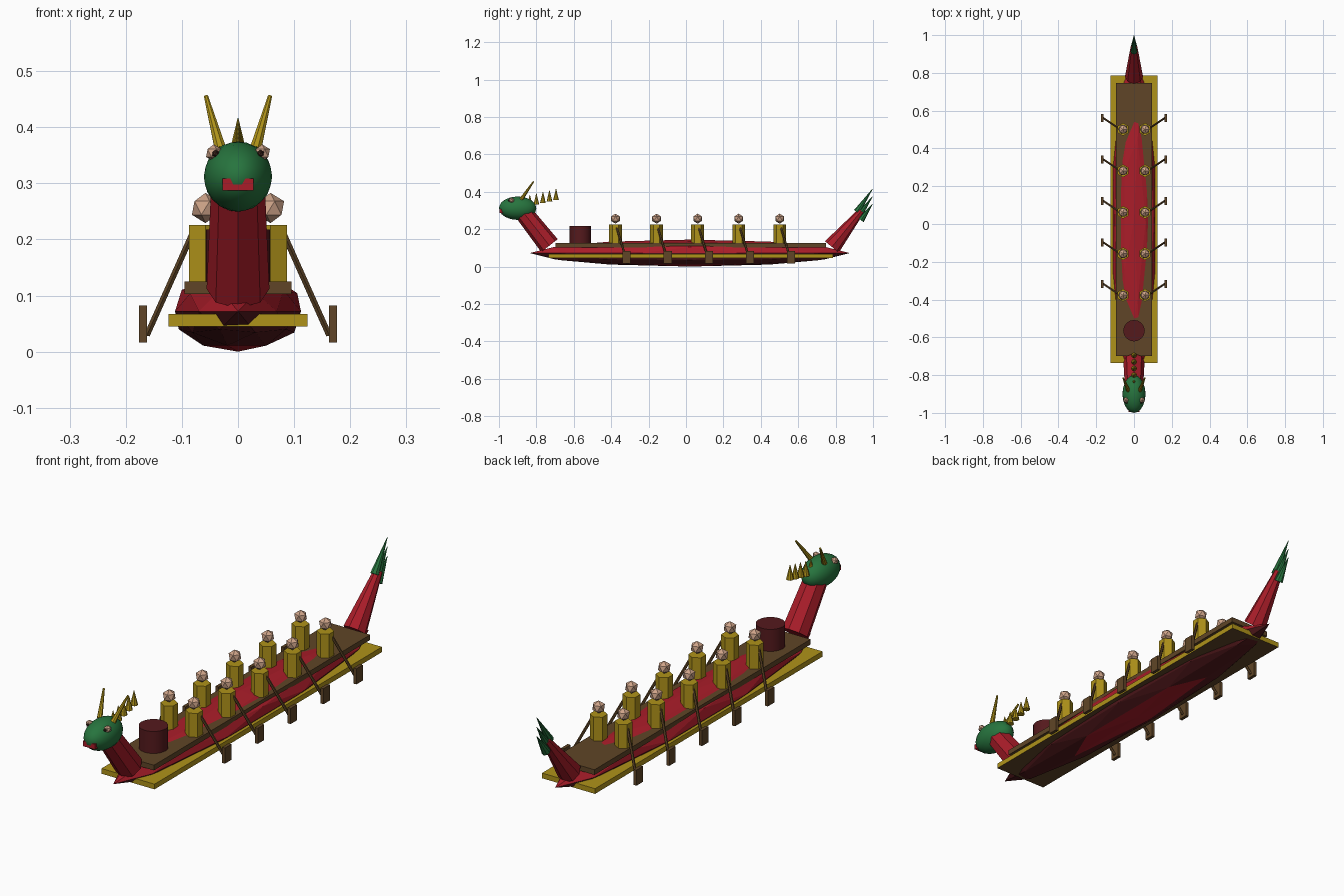
import bpy
from mathutils import Vector

cube = bpy.data.objects.get("Cube")
if cube:
    bpy.data.objects.remove(cube, do_unlink=True)


def material(name, rgb):
    m = bpy.data.materials.new(name)
    m.use_nodes = True
    m.diffuse_color = (*rgb, 1)
    m.node_tree.nodes["Principled BSDF"].inputs["Base Color"].default_value = (*rgb, 1)
    return m


RED = material("red_paint", (0.40, 0.012, 0.022))
GOLD = material("gold_paint", (0.43, 0.29, 0.010))
WOOD = material("brown_wood", (0.115, 0.06, 0.02))
GREEN = material("green_paint", (0.02, 0.175, 0.048))
SKIN = material("pale_skin", (0.62, 0.37, 0.25))
MAROON = material("maroon_paint", (0.09, 0.010, 0.012))
DARK = material("dark_pupil", (0.04, 0.015, 0.01))


def finish(name, mat):
    ob = bpy.context.object
    ob.name = name
    ob.data.materials.append(mat)
    return ob


def box(name, mat, center, size):
    bpy.ops.mesh.primitive_cube_add(size=1, location=center)
    ob = finish(name, mat)
    ob.scale = size
    return ob


def ball(name, mat, center, radii, detail=1):
    bpy.ops.mesh.primitive_ico_sphere_add(subdivisions=detail, radius=1, location=center)
    ob = finish(name, mat)
    ob.scale = radii
    return ob


def rod(name, mat, start, end, r1, r2, sides=8):
    """Tapered prism or cone running from start to end."""
    a, b = Vector(start), Vector(end)
    bpy.ops.mesh.primitive_cone_add(vertices=sides, radius1=r1, radius2=r2,
                                    depth=(b - a).length, location=(a + b) / 2)
    ob = finish(name, mat)
    d = b - a
    if abs(d.x) + abs(d.y) > 1e-5:
        ob.rotation_euler = d.to_track_quat('Z', 'Y').to_euler()
    return ob


def paint(ob, mat, rule):
    """Give a second colour to the faces that satisfy the rule."""
    ob.data.materials.append(mat)
    for p in ob.data.polygons:
        if rule(p):
            p.material_index = 1


# Hull: red above and on the flat bottom, dark band around the lower sides
hull = ball("hull", RED, (0, 0.02, 0.072), (0.118, 0.855, 0.072), 2)
paint(hull, MAROON, lambda p: p.center.z < 0 and
      min(hull.data.vertices[v].co.z for v in p.vertices) > -0.99)

# Gunwale plank with a bare wooden underside, and deck
plank = box("gunwale_plank", GOLD, (0, 0.025, 0.056), (0.248, 1.52, 0.022))
paint(plank, WOOD, lambda p: p.normal.z < -0.5)
box("deck", WOOD, (0, 0.025, 0.114), (0.19, 1.445, 0.022))

# Drum
rod("drum", MAROON, (0, -0.565, 0.12), (0, -0.565, 0.218), 0.057, 0.057, 16)
bpy.ops.object.shade_smooth_by_angle()

# Neck and head
rod("neck", RED, (0, -0.73, 0.112), (0, -0.89, 0.315), 0.056, 0.047)
ball("dragon_head", GREEN, (0, -0.9, 0.312), (0.061, 0.1, 0.0625), 3)
bpy.ops.object.shade_smooth_by_angle()
box("mouth", RED, (0, -0.976, 0.298), (0.056, 0.04, 0.022))

# Eyes and horns
for side, s in (("left", 1), ("right", -1)):
    ball(side + "_eye", SKIN, (s * 0.043, -0.932, 0.354), (0.0155,) * 3)
    ball(side + "_pupil", DARK, (s * 0.04, -0.945, 0.353), (0.007,) * 3)
    rod(side + "_horn", GOLD, (s * 0.031, -0.88, 0.36), (s * 0.057, -0.815, 0.455),
        0.011, 0.004)

# Mane spines behind the head
for i in range(5):
    y, tip = -0.835 + i * 0.035, 0.383 + i * 0.008
    rod(f"mane_spine_{i + 1}", GOLD, (0, y, tip - 0.06), (0, y, tip), 0.0155, 0.001)

# Tail and its fins
rod("tail", RED, (0, 0.78, 0.105), (0, 0.937, 0.297), 0.048, 0.018)
for i, (y, z) in enumerate(((0.913, 0.292), (0.922, 0.268), (0.935, 0.248))):
    rod(f"tail_fin_{i + 1}", GREEN, (0, y, z), (0, 0.998, 0.416 - i * 0.04), 0.018, 0.001)

# Rowers with their oars
for row in range(5):
    y = -0.377 + row * 0.2195
    for side, s in (("left", 1), ("right", -1)):
        tag = f"{side}_{row + 1}"
        x = s * 0.058
        rod("rower_body_" + tag, GOLD, (x, y, 0.118), (x, y, 0.226), 0.034, 0.034, 6)
        ball("rower_head_" + tag, SKIN, (x, y, 0.256), (0.027,) * 3)
        rod("oar_shaft_" + tag, WOOD, (s * 0.078, y + 0.004, 0.218),
            (s * 0.162, y + 0.06, 0.03), 0.006, 0.006, 6)
        box("oar_blade_" + tag, WOOD, (s * 0.169, y + 0.06, 0.049), (0.014, 0.043, 0.066))
